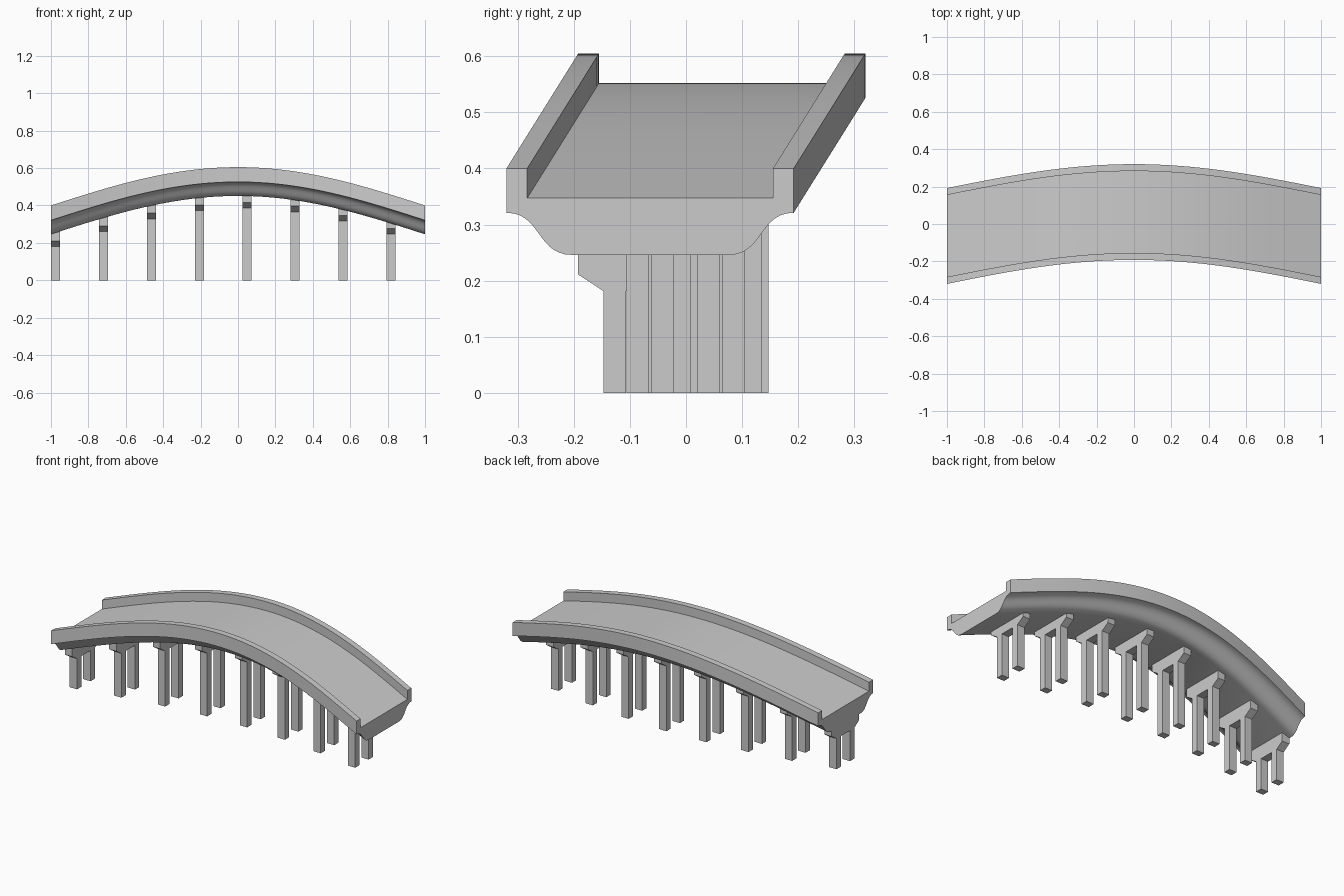
import bpy, bmesh, math

if "Cube" in bpy.data.objects:
    bpy.data.objects.remove(bpy.data.objects["Cube"])

grey = bpy.data.materials.new("concrete_grey")
grey.diffuse_color = (0.6, 0.6, 0.6, 1)
grey.use_nodes = True
grey.node_tree.nodes["Principled BSDF"].inputs["Base Color"].default_value = grey.diffuse_color


def bow(x):
    """Sideways and upward offset of the bridge at x."""
    f = math.cos(math.pi * x / 2)
    return -0.064 + 0.128 * f, 0.205 * f


def loft(name, rings):
    """Solid through closed rings of points, capped at both ends."""
    bm = bmesh.new()
    rows = [[bm.verts.new(p) for p in r] for r in rings]
    n = len(rows[0])
    for a, b in zip(rows, rows[1:]):
        for i in range(n):
            j = (i + 1) % n
            bm.faces.new((a[i], a[j], b[j], b[i]))
    bm.faces.new(rows[0][::-1])
    bm.faces.new(rows[-1])
    bmesh.ops.recalc_face_normals(bm, faces=bm.faces)
    me = bpy.data.meshes.new(name)
    bm.to_mesh(me)
    bm.free()
    me.materials.append(grey)
    ob = bpy.data.objects.new(name, me)
    bpy.context.collection.objects.link(ob)
    return ob


def mirrored(half):
    """Complete a half outline (y >= 0) by mirroring it."""
    return half + [(-y, z) for y, z in reversed(half)]


# deck cross-section: road, parapet, S-curved underside
half = [(0.219, 0.347), (0.219, 0.40), (0.256, 0.40)]
steps = 14
for i in range(steps + 1):
    t = i / steps
    w = ((1 - t) ** 3, 3 * t * (1 - t) ** 2, 3 * t * t * (1 - t), t ** 3)
    y = 0.256 * w[0] + 0.194 * w[1] + 0.202 * w[2] + 0.14 * w[3]
    z = 0.321 * (w[0] + w[1]) + 0.246 * (w[2] + w[3])
    half.append((y, z))
section = mirrored(half)

# arched and bowed deck
rings = []
for i in range(65):
    x = -1 + 2 * i / 64
    dy, dz = bow(x)
    rings.append([(x, y + dy, z + dz) for y, z in section])
deck = loft("bridge_deck", rings)
bpy.context.view_layer.objects.active = deck
deck.select_set(True)
bpy.ops.object.shade_smooth_by_angle(angle=math.radians(30))

# piers: flared cap on two square columns
cap = mirrored([(0.083, 0.181), (0.129, 0.211), (0.129, 0.264)])
for k in range(8):
    x0 = -0.999 + 0.256 * k
    x1 = x0 + 0.048
    dy, dz = bow(x0)
    loft(f"pier_cap_{k + 1}",
         [[(x, y + dy, z + dz) for y, z in cap] for x in (x0, x1)])
    for side, s in (("front", -1), ("back", 1)):
        ya, yb = dy + s * 0.043, dy + s * 0.083
        loft(f"pier_column_{side}_{k + 1}",
             [[(x0, ya, z), (x1, ya, z), (x1, yb, z), (x0, yb, z)]
              for z in (0, 0.181 + dz)])
